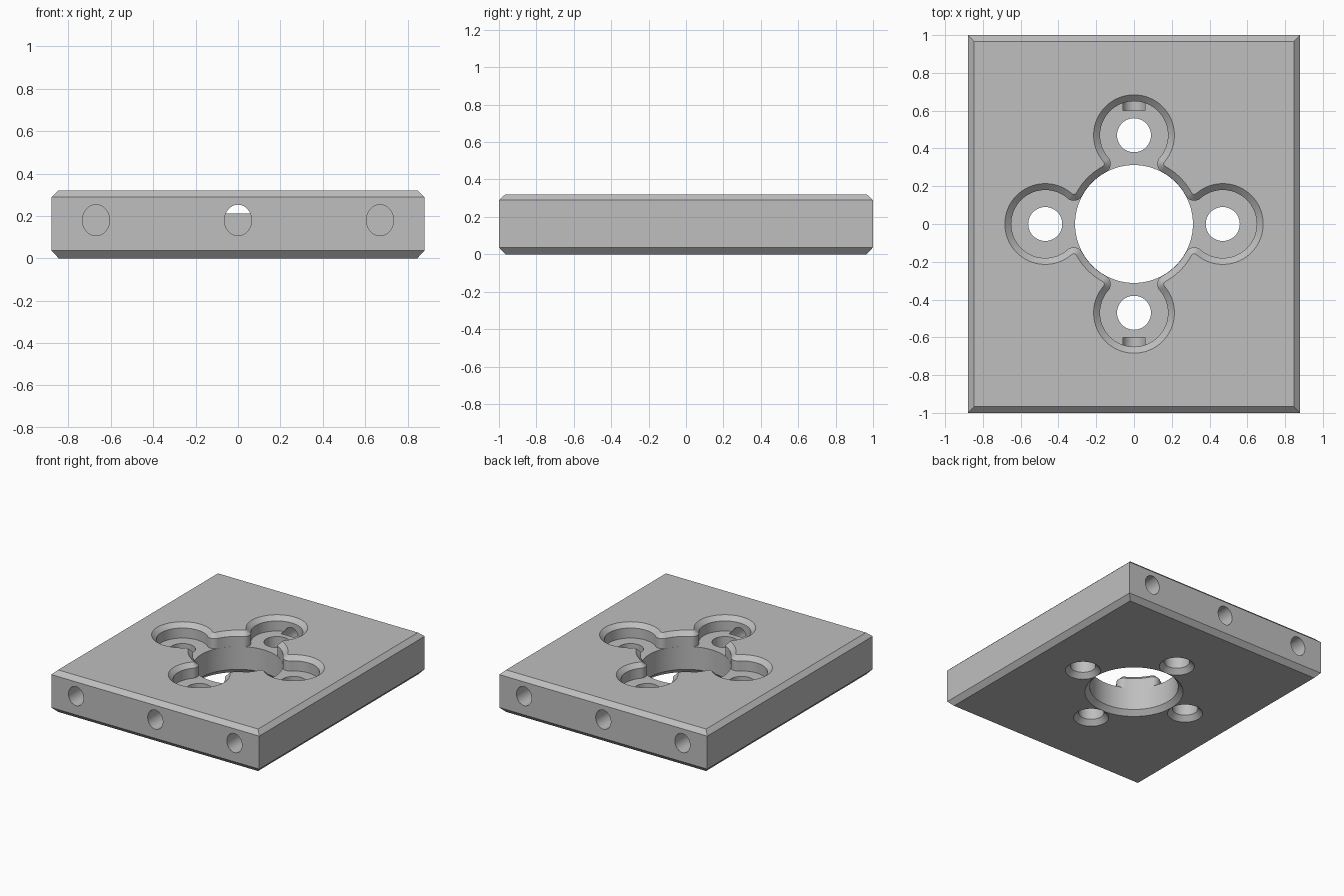
import bpy, bmesh
from math import sin, cos, pi, atan2, sqrt, radians

if "Cube" in bpy.data.objects:
    bpy.data.objects.remove(bpy.data.objects["Cube"])

HX, HY, H = 0.88, 1.0, 0.321        # half width, half depth, height
CH, TOP, LOW = 0.034, 0.289, 0.037  # chamfer inset and its two levels
FLOOR, REACH = 0.212, 0.47          # pocket floor, bolt distance
BORE, BOLT, POCKET, FILLET = 0.312, 0.09, 0.18, 0.05

grey = bpy.data.materials.new("plain_grey")
grey.use_nodes = True
colour = (0.52, 0.52, 0.52, 1)
grey.diffuse_color = colour
grey.node_tree.nodes["Principled BSDF"].inputs["Base Color"].default_value = colour


def loft(name, rings):
    """Closed solid skinned through equal-length rings of points."""
    bm = bmesh.new()
    loops = [[bm.verts.new(p) for p in ring] for ring in rings]
    n = len(loops[0])
    for a, b in zip(loops, loops[1:]):
        for i in range(n):
            j = (i + 1) % n
            bm.faces.new((a[i], a[j], b[j], b[i]))
    bm.faces.new(loops[0])
    bm.faces.new(loops[-1])
    bmesh.ops.recalc_face_normals(bm, faces=bm.faces)
    mesh = bpy.data.meshes.new(name)
    bm.to_mesh(mesh)
    bm.free()
    mesh.materials.append(grey)
    ob = bpy.data.objects.new(name, mesh)
    bpy.context.collection.objects.link(ob)
    return ob


def rectangle(inset, z):
    x, y = HX - inset, HY - inset
    return [(-x, -y, z), (x, -y, z), (x, y, z), (-x, y, z)]


def circle(cx, cy, r, z, n):
    return [(cx + r * cos(2 * pi * i / n), cy + r * sin(2 * pi * i / n), z)
            for i in range(n)]


def arc(cx, cy, r, start, end, n):
    angles = [start + (end - start) * i / n for i in range(n)]
    return [(cx + r * cos(t), cy + r * sin(t)) for t in angles]


def clover(d, z):
    """Four-lobed outline with rounded necks, grown outward by d."""
    bore = BORE + 0.0008
    ro, rp = bore + FILLET, POCKET + FILLET
    fx = (REACH ** 2 + ro ** 2 - rp ** 2) / (2 * REACH)
    fy = sqrt(ro ** 2 - fx ** 2)
    a, b = atan2(fy, fx - REACH), atan2(fy, fx)
    quarter = (arc(fx, -fy, FILLET - d, pi - b, pi - a, 12)
               + arc(REACH, 0, POCKET + d, -a, a, 48)
               + arc(fx, fy, FILLET - d, pi + a, pi + b, 12)
               + arc(0, 0, bore + d, b, pi / 2 - b, 16))
    points = []
    for c, s in ((1, 0), (0, 1), (-1, 0), (0, -1)):
        points += [(c * x - s * y, s * x + c * y, z) for x, y in quarter]
    return points


# Chamfered plate
plate = loft("plate", [rectangle(CH, 0), rectangle(0, LOW),
                       rectangle(0, TOP), rectangle(CH, H)])

# Four-lobed pocket with a chamfered rim
over = 0.009
grow = CH * (H + over - TOP) / (H - TOP)
cutters = [loft("pocket_cutter", [clover(0, FLOOR), clover(0, TOP),
                                  clover(grow, H + over)])]


# Through holes, chamfered underneath
def through_hole(x, y, r, n):
    rings = [circle(x, y, r + 2 * CH, -LOW, n), circle(x, y, r, LOW, n),
             circle(x, y, r, 0.25, n)]
    cutters.append(loft("hole_cutter", rings))


through_hole(0, 0, BORE, 96)
for x, y in ((1, 0), (0, 1), (-1, 0), (0, -1)):
    through_hole(x * REACH, y * REACH, BOLT, 48)

# Blind holes in the front and back edges
for side in (-1, 1):
    for x in (-0.67, 0, 0.67):
        rings = [[(x + px * 0.064, side * y, 0.18 + pz * 0.073)
                  for px, pz, _ in circle(0, 0, 1, 0, 48)] for y in (0.6, 1.1)]
        cutters.append(loft("edge_hole_cutter", rings))

# Cut the plate and drop the cutters
bpy.context.view_layer.objects.active = plate
for cutter in cutters:
    cutter.hide_render = True
    mod = plate.modifiers.new("cut", "BOOLEAN")
    mod.operation = "DIFFERENCE"
    mod.solver = "EXACT"
    mod.object = cutter
    bpy.ops.object.modifier_apply(modifier=mod.name)
    bpy.data.objects.remove(cutter)

# Smooth the bores, keep the edges crisp
bpy.ops.object.select_all(action="DESELECT")
plate.select_set(True)
bpy.ops.object.shade_smooth_by_angle(angle=radians(25))
